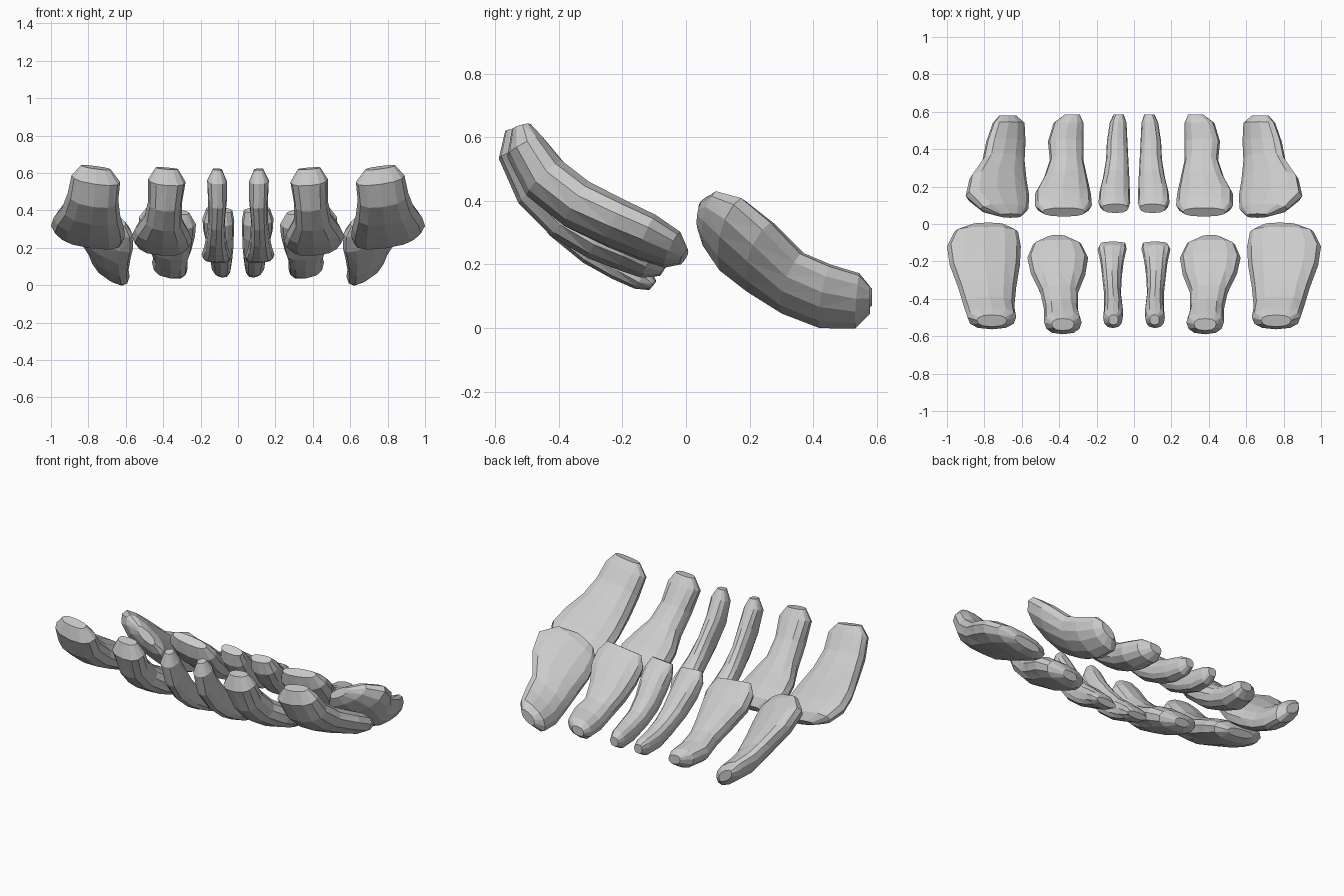
import bpy, bmesh
from math import sin, cos, pi, copysign
from mathutils import Vector

SIDES = 12


def slab(name, stations, thick, slope, side):
    """Loft a bent tongue-shaped slab; each station is (y, z, x_inner, x_outer)."""
    bm = bmesh.new()
    rings = []
    pts = [Vector((0, s[0], s[1])) for s in stations]
    for i, (y, z, x0, x1) in enumerate(stations):
        t = (pts[min(i + 1, len(pts) - 1)] - pts[max(i - 1, 0)]).normalized()
        n = Vector((0, -t.z, t.y))
        if n.z < 0:
            n.negate()
        ring = []
        for k in range(SIDES):
            a = 2 * pi * k / SIDES
            c = copysign(abs(cos(a)) ** 0.8, cos(a))
            s = copysign(abs(sin(a)) ** 0.9, sin(a))
            h = thick[i] * s * (0.85 if s > 0 else 1.0)
            dx = c * (x1 - x0) / 2
            p = Vector(((x0 + x1) / 2 + dx, y, z + slope * dx)) + n * h
            p.x *= side
            ring.append(bm.verts.new(p))
        rings.append(ring)
    for a, b in zip(rings, rings[1:]):
        for k in range(SIDES):
            j = (k + 1) % SIDES
            bm.faces.new((a[k], a[j], b[j], b[k]))
    bm.faces.new(rings[0])
    bm.faces.new(rings[-1])
    bmesh.ops.triangulate(bm, faces=bm.faces[:])
    bmesh.ops.recalc_face_normals(bm, faces=bm.faces[:])
    me = bpy.data.meshes.new(name)
    bm.to_mesh(me)
    bm.free()
    bpy.context.collection.objects.link(bpy.data.objects.new(name, me))


def pair(name, stations, thick, slope):
    slab(name + "_right", stations, thick, slope, 1)
    slab(name + "_left", stations, thick, slope, -1)


# Front row: narrow raised tips at the front, broad ends toward the middle
front_t = [.035, .07, .085, .085, .08, .075, .06, .025]
pair("front_outer_slab", [
    (-.515, .63, .68, .84), (-.50, .57, .63, .89), (-.44, .475, .64, .91),
    (-.34, .395, .63, .94), (-.22, .335, .61, .985), (-.12, .29, .605, 1.0),
    (-.04, .25, .62, .96), (-.005, .225, .69, .87)], front_t, .14)
pair("front_middle_slab", [
    (-.535, .625, .32, .44), (-.525, .56, .28, .48), (-.46, .445, .30, .48),
    (-.37, .355, .30, .50), (-.27, .29, .26, .55), (-.18, .25, .245, .57),
    (-.11, .21, .28, .54), (-.07, .185, .36, .46)], front_t, .08)
pair("front_inner_slab", [
    (-.51, .62, .085, .135), (-.50, .56, .06, .165), (-.45, .45, .06, .16),
    (-.37, .345, .07, .16), (-.28, .26, .065, .17), (-.20, .205, .055, .18),
    (-.135, .16, .04, .195), (-.105, .135, .045, .18)],
    [.03, .06, .08, .08, .07, .06, .045, .02], .05)

# Back row: broad raised ends toward the middle, narrow tips at the back
back_t = [.03, .06, .085, .09, .085, .085, .075, .035]
pair("back_outer_slab", [
    (.045, .36, .60, .72), (.08, .345, .565, .82), (.15, .295, .56, .90),
    (.24, .225, .575, .88), (.34, .145, .585, .81), (.44, .105, .58, .79),
    (.54, .09, .585, .755), (.58, .09, .63, .72)], back_t, .55)
pair("back_middle_slab", [
    (.065, .40, .26, .49), (.10, .345, .225, .53), (.16, .28, .23, .53),
    (.25, .20, .25, .48), (.34, .145, .27, .45), (.44, .11, .27, .46),
    (.54, .10, .27, .43), (.585, .10, .29, .37)],
    [.03, .065, .08, .08, .075, .075, .065, .03], .12)
pair("back_inner_slab", [
    (.085, .405, .03, .17), (.115, .35, .02, .19), (.17, .285, .022, .185),
    (.25, .205, .025, .165), (.34, .15, .03, .15), (.44, .115, .035, .145),
    (.54, .10, .04, .13), (.585, .10, .055, .11)],
    [.03, .06, .075, .075, .07, .07, .06, .03], .08)
